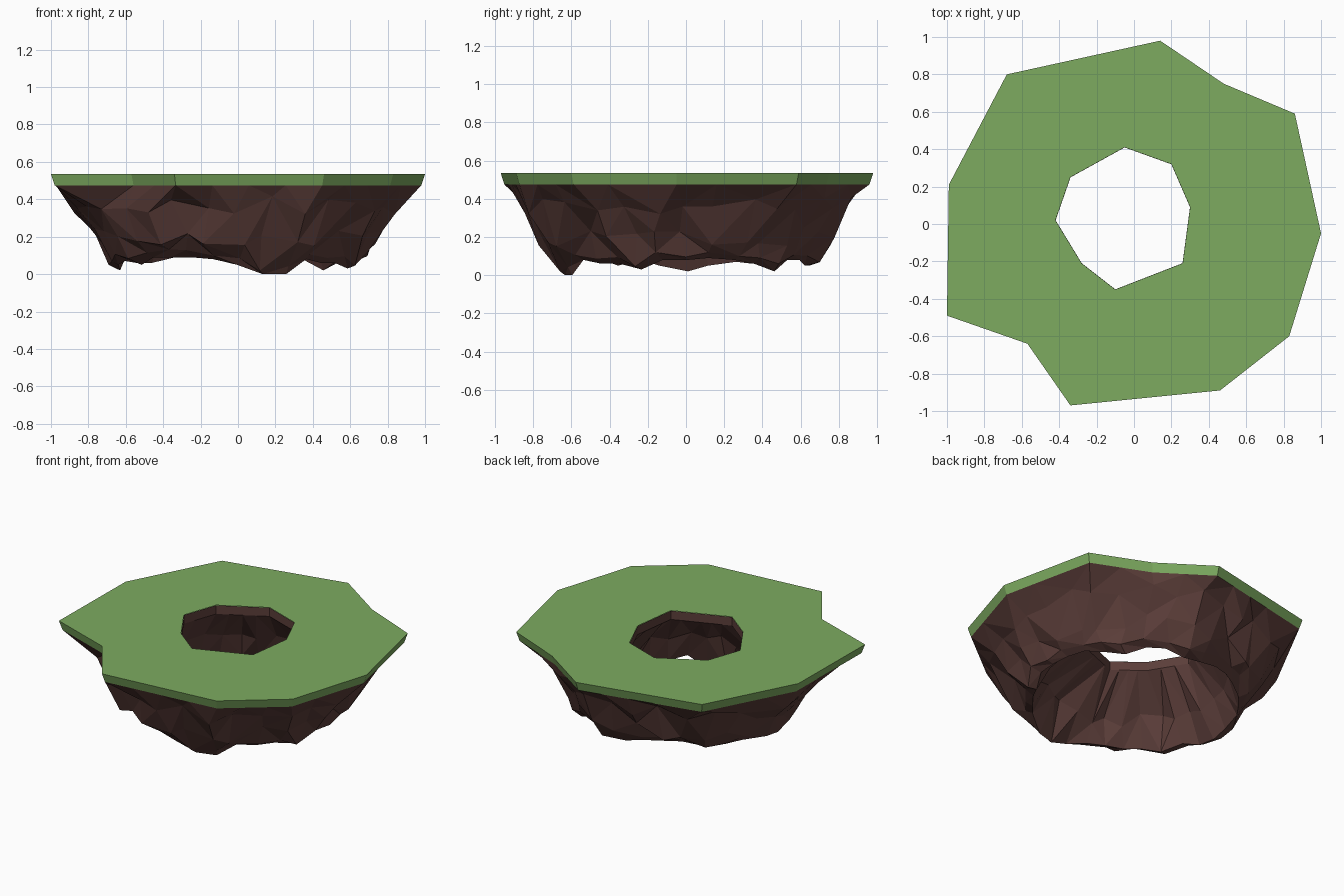
import bpy, bmesh, math, random

if "Cube" in bpy.data.objects:
    bpy.data.objects.remove(bpy.data.objects["Cube"])

random.seed(4)
N = 32                       # columns around the island
TOP, TURF = 0.535, 0.475     # top of grass, underside of grass

outline = [(1.0, -.05), (.86, .59), (.48, .75), (.14, .98), (-.68, .80), (-.99, .21),
           (-1.0, -.49), (-.57, -.64), (-.34, -.97), (.46, -.89), (.83, -.60)]
hole = [(.30, .09), (.20, .32), (-.05, .41), (-.34, .25), (-.42, .02),
        (-.28, -.21), (-.10, -.35), (.26, -.21)]
# jagged heights of the lower lip, counter-clockwise from +x
lip = [.08, .09, .08, .06, .02, .08, .08, .05, .05, .08, .09, .09, .06, .06, .07, .05,
       .02, .05, .08, .05, .09, .09, .09, .08, .05, 0, 0, .08, .06, .06, .03, .08]


def resample(poly):
    """Spread a polygon over N columns, keeping its corners exact."""
    col = [round(math.atan2(y, x) / math.tau * N) % N for x, y in poly]
    pts = [None] * N
    for i, (x, y) in enumerate(poly):
        x2, y2 = poly[(i + 1) % len(poly)]
        steps = (col[(i + 1) % len(poly)] - col[i]) % N
        for s in range(steps):
            t = s / steps
            pts[(col[i] + s) % N] = (x + (x2 - x) * t, y + (y2 - y) * t)
    return pts


def flat(pts, z, scale=1.0):
    return [(x * scale, y * scale, z) for x, y in pts]


def rough(radius, z, jr, jz, ja):
    """Jittered ring; radius and z are functions of the column."""
    ring = []
    for k in range(N):
        a = math.tau * (k + random.uniform(-ja, ja)) / N
        r = radius(k) + random.uniform(-jr, jr)
        ring.append((r * math.cos(a), r * math.sin(a), z(k) + random.uniform(-jz, jz)))
    return ring


def skin(name, rings, color, closed=False, facets=False):
    """Join successive rings with faces."""
    bm = bmesh.new()
    vr = [[bm.verts.new(p) for p in ring] for ring in rings]
    pairs = list(zip(vr, vr[1:])) + ([(vr[-1], vr[0])] if closed else [])
    for a, b in pairs:
        for k in range(N):
            j = (k + 1) % N
            if not facets:
                bm.faces.new((a[k], a[j], b[j], b[k]))
            elif random.random() < .5:
                bm.faces.new((a[k], a[j], b[j]))
                bm.faces.new((a[k], b[j], b[k]))
            else:
                bm.faces.new((a[k], a[j], b[k]))
                bm.faces.new((a[j], b[j], b[k]))
    bmesh.ops.recalc_face_normals(bm, faces=bm.faces)
    me = bpy.data.meshes.new(name)
    bm.to_mesh(me)
    bm.free()
    mat = bpy.data.materials.new(name)
    mat.diffuse_color = (*color, 1)
    mat.use_nodes = True
    mat.node_tree.nodes["Principled BSDF"].inputs["Base Color"].default_value = mat.diffuse_color
    me.materials.append(mat)
    bpy.context.collection.objects.link(bpy.data.objects.new(name, me))


out_pts, hole_pts = resample(outline), resample(hole)
out_r = [math.hypot(*p) for p in out_pts]

# Grass slab: top, tapered outer edge and underside
skin("grass_top", [flat(hole_pts, TOP), flat(out_pts, TOP),
                   flat(out_pts, TURF, .98), flat(hole_pts, TURF, 1.02)],
     (.205, .407, .117))

# Rock: hollow ring, from the grass edge down to the lip and up inside to the hole
skin("rock_base", [
    flat(out_pts, TURF, .98),
    rough(lambda k: .35 * out_r[k] + .52, lambda k: .37, .03, .05, .2),
    rough(lambda k: .76, lambda k: .20, .035, .05, .25),
    rough(lambda k: .69, lambda k: lip[k] + .03, .025, .015, .15),
    rough(lambda k: .64, lambda k: lip[k], .02, 0, .1),
    rough(lambda k: .56, lambda k: .24, .03, .04, .2),
    flat(hole_pts, TURF, 1.0),
    flat(hole_pts, TOP - .001, .998),
], (.107, .048, .042), facets=True)
